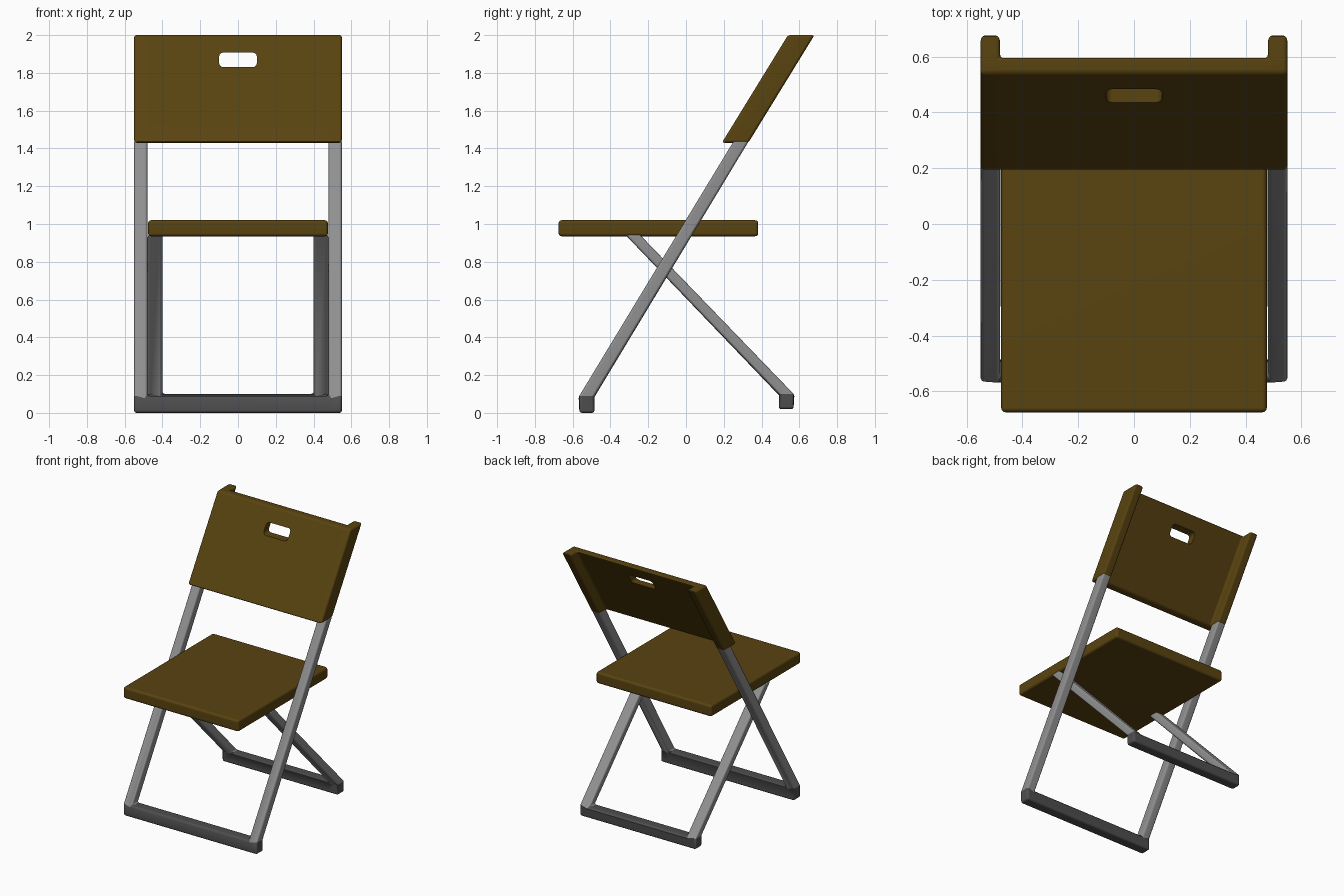
import bpy, bmesh
from mathutils import Vector

if "Cube" in bpy.data.objects:
    bpy.data.objects.remove(bpy.data.objects["Cube"])


def material(name, r, g, b):
    m = bpy.data.materials.new(name)
    m.diffuse_color = (r, g, b, 1)
    m.use_nodes = True
    m.node_tree.nodes["Principled BSDF"].inputs["Base Color"].default_value = m.diffuse_color
    return m


brown = material("brown", 0.10, 0.056, 0.005)
steel = material("steel", 0.28, 0.28, 0.28)
rubber = material("rubber", 0.075, 0.075, 0.075)


def solid(name, quads, push, shear=None):
    """Weld flat quads into a sheet, extrude by push, then optionally shear."""
    bm = bmesh.new()
    for q in quads:
        bm.faces.new([bm.verts.new(p) for p in q])
    bmesh.ops.remove_doubles(bm, verts=bm.verts, dist=1e-5)
    ext = bmesh.ops.extrude_face_region(bm, geom=bm.faces[:], use_keep_orig=True)
    moved = [v for v in ext["geom"] if isinstance(v, bmesh.types.BMVert)]
    bmesh.ops.translate(bm, verts=moved, vec=Vector(push))
    if shear:
        z0, slope = shear
        for v in bm.verts:
            v.co.y += max(0, v.co.z - z0) * slope
    bmesh.ops.recalc_face_normals(bm, faces=bm.faces[:])
    me = bpy.data.meshes.new(name)
    bm.to_mesh(me)
    bm.free()
    ob = bpy.data.objects.new(name, me)
    bpy.context.collection.objects.link(ob)
    return ob


def xz(x0, x1, z0, z1, y):
    return [(x0, y, z0), (x1, y, z0), (x1, y, z1), (x0, y, z1)]


def xy(x0, x1, y0, y1, z):
    return [(x0, y0, z), (x1, y0, z), (x1, y1, z), (x0, y1, z)]


def finish(ob, width, mat, cutter=None):
    """Round the edges, cut an optional hole, shade smooth."""
    ob.data.materials.append(mat)
    bpy.ops.object.select_all(action='DESELECT')
    ob.select_set(True)
    bpy.context.view_layer.objects.active = ob
    b = ob.modifiers.new("round", 'BEVEL')
    b.width, b.segments = width, 3
    b.limit_method, b.angle_limit = 'ANGLE', 0.87
    bpy.ops.object.modifier_apply(modifier="round")
    if cutter:
        cut = ob.modifiers.new("hole", 'BOOLEAN')
        cut.operation, cut.object, cut.solver = 'DIFFERENCE', cutter, 'EXACT'
        bpy.ops.object.modifier_apply(modifier="hole")
        bpy.data.objects.remove(cutter)
    bpy.ops.object.shade_smooth_by_angle(angle=0.6)
    w = ob.modifiers.new("flat_normals", 'WEIGHTED_NORMAL')
    w.keep_sharp = True


def u_frame(name, outer, inner, z0, z1, top, y, depth, slope):
    """Dark floor bar with two slanting steel legs, in one piece."""
    cells = [xz(-outer, -inner, z0, z1, y), xz(-inner, inner, z0, z1, y),
             xz(inner, outer, z0, z1, y), xz(-outer, -inner, z1, top, y),
             xz(inner, outer, z1, top, y)]
    ob = solid(name, cells, (0, depth, 0), (z1, slope))
    finish(ob, 0.014, steel)
    ob.data.materials.append(rubber)
    for p in ob.data.polygons:
        p.material_index = int(p.center.z < z1 + 0.004)


# Frames
u_frame("front_frame", 0.55, 0.48, 0.0, 0.09, 1.445, -0.565, 0.08, 0.606)
u_frame("rear_frame", 0.478, 0.40, 0.02, 0.10, 0.945, 0.492, 0.078, -0.965)

# Seat
finish(solid("seat", [xy(-0.476, 0.476, -0.675, 0.382, 0.935)], (0, 0, 0.085)),
       0.016, brown)

# Backrest: shallow U section around the frame tubes, with a handle slot
z, y = 1.43, 0.19
back = solid("backrest", [
    xy(-0.55, -0.48, y, y + 0.06, z), xy(-0.48, 0.48, y, y + 0.06, z),
    xy(0.48, 0.55, y, y + 0.06, z), xy(-0.55, -0.48, y + 0.06, y + 0.14, z),
    xy(0.48, 0.55, y + 0.06, y + 0.14, z)], (0, 0, 0.57), (z, 0.614))
slot = solid("slot_cutter", [xz(-0.1, 0.1, 1.83, 1.908, 0.2)], (0, 0.6, 0))
slot.hide_render = True
finish(slot, 0.022, brown)
finish(back, 0.014, brown, slot)
